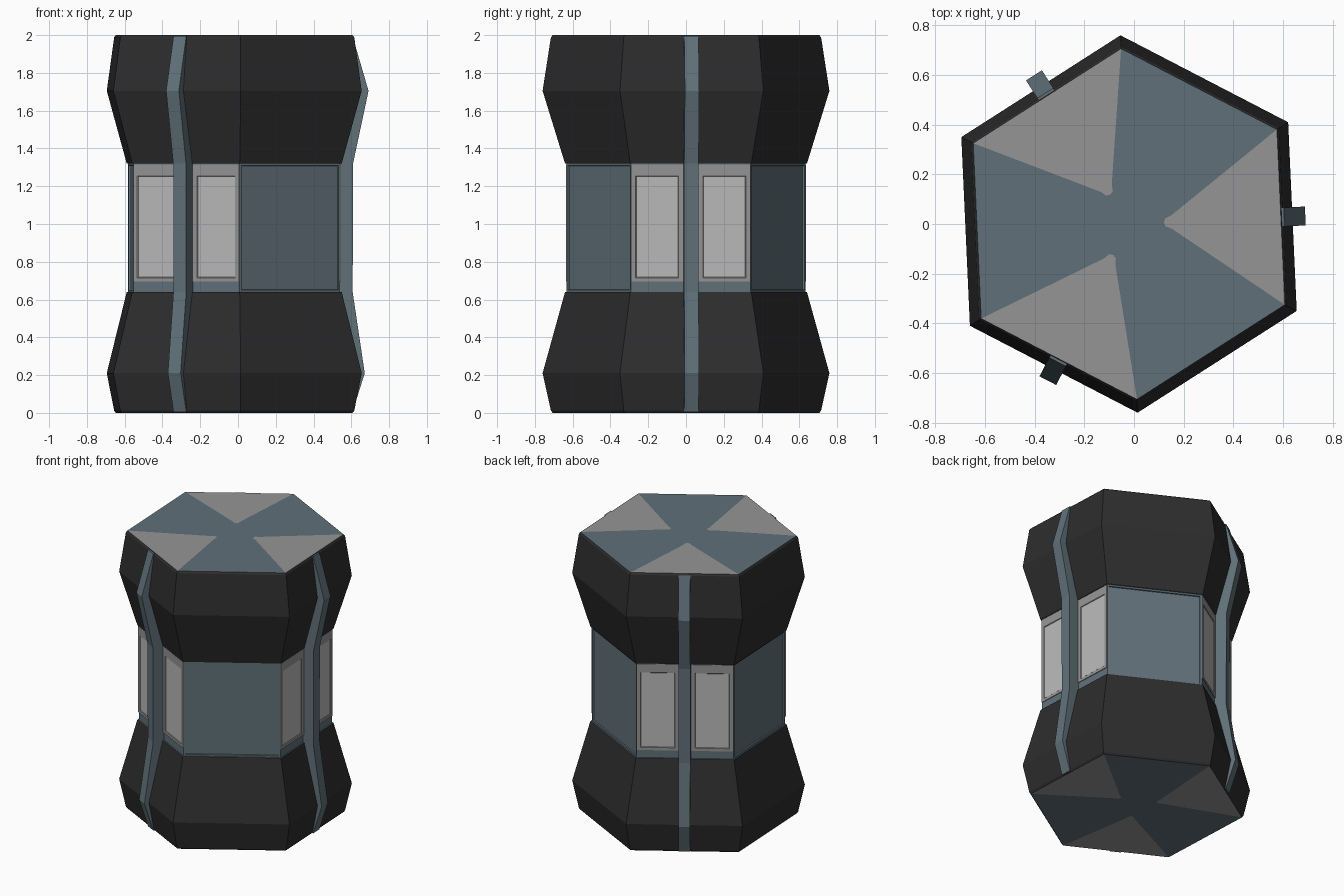
import bpy, bmesh, math
from mathutils import Vector

if "Cube" in bpy.data.objects:
    bpy.data.objects.remove(bpy.data.objects["Cube"])

CX, TURN = -0.02, math.radians(2.6)
RIB_SIDES = [TURN + math.radians(120 * k) for k in range(3)]
PLAIN_SIDES = [a + math.radians(60) for a in RIB_SIDES]
HALF = math.radians(30)


def mat(name, r, g, b):
    m = bpy.data.materials.new(name)
    m.diffuse_color = (r, g, b, 1)
    m.use_nodes = True
    m.node_tree.nodes["Principled BSDF"].inputs["Base Color"].default_value = m.diffuse_color
    return m


BLACK = mat("charcoal", 0.026, 0.026, 0.026)
BLUE = mat("slate_blue", 0.118, 0.163, 0.190)
GREY = mat("mid_grey", 0.30, 0.30, 0.30)
PALE = mat("pale_grey", 0.49, 0.49, 0.49)


def finish(name, bm, mats, normals=True):
    if normals:
        bmesh.ops.recalc_face_normals(bm, faces=bm.faces)
    me = bpy.data.meshes.new(name)
    bm.to_mesh(me)
    bm.free()
    for m in mats:
        me.materials.append(m)
    ob = bpy.data.objects.new(name, me)
    bpy.context.collection.objects.link(ob)
    return ob


def polar(r, a, z):
    return Vector((CX + r * math.cos(a), r * math.sin(a), z))


def on_side(out, across, z, a):
    """Point at distance out along direction a, shifted sideways."""
    return Vector((CX + out * math.cos(a) - across * math.sin(a),
                   out * math.sin(a) + across * math.cos(a), z))


# hexagonal body: dark end bands, slate waist
profile = [(0, .706), (.012, .716), (.21, .76), (.64, .641), (.64, .632),
           (1.32, .632), (1.32, .641), (1.705, .76), (1.988, .716), (2, .706)]
bm = bmesh.new()
rings = [[bm.verts.new(polar(r, TURN + HALF + k * 2 * HALF, z)) for k in range(6)]
         for z, r in profile]
waist = []
for i in range(len(rings) - 1):
    for k in range(6):
        n = (k + 1) % 6
        f = bm.faces.new((rings[i][k], rings[i][n], rings[i + 1][n], rings[i + 1][k]))
        f.material_index = 1 if 3 <= i <= 5 else 0
        if i == 4 and k % 2 == 0:
            waist.append(f)

# star-patterned end caps: grey wedges on ribbed sides
for ring, z in ((rings[0], 0), (rings[-1], 2)):
    mid = bm.verts.new((CX, 0, z))
    tips = [[bm.verts.new(on_side(o, s, z, a)) for o, s in
             ((.17, -.026), (.146, -.016), (.14, 0), (.146, .016), (.17, .026))]
            for a in RIB_SIDES]
    for j in range(3):
        t, u = tips[j], tips[(j + 1) % 3]
        c0, c1, c2 = ring[2 * j - 1], ring[2 * j], ring[2 * j + 1]
        wedge = bm.faces.new([c0, c1] + t[::-1])
        wedge.material_index = 2
        blue = bm.faces.new([c1, c2, u[0], u[1], u[2], mid, t[2], t[3], t[4]])
        blue.material_index = 1
bmesh.ops.recalc_face_normals(bm, faces=bm.faces)
# recessed plain waist panels
bmesh.ops.inset_individual(bm, faces=waist, thickness=0.016, depth=0)
bmesh.ops.inset_individual(bm, faces=waist, thickness=0.003, depth=-0.008)
finish("body", bm, [BLACK, BLUE, GREY])


# vertical ribs following the body outline
rib_path = [(.004, .625), (.21, .69), (.64, .626), (1.32, .628), (1.705, .71), (1.996, .625)]
for n, a in enumerate(RIB_SIDES):
    bm = bmesh.new()
    rows = [[bm.verts.new(on_side(o, s, z, a)) for o, s in
             ((.5, -.038), (r, -.038), (r, .038), (.5, .038))] for z, r in rib_path]
    for lo, hi in zip(rows, rows[1:]):
        for k in range(4):
            m = (k + 1) % 4
            bm.faces.new((lo[k], lo[m], hi[m], hi[k]))
    bm.faces.new(rows[0])
    bm.faces.new(rows[-1])
    finish(f"rib_{n}", bm, [BLUE])


# paired windows beside each rib: grey frame, pale inset pane
APO = .632 * math.cos(HALF)
for n, a in enumerate(RIB_SIDES):
    for side in (-1, 1):
        bm = bmesh.new()

        def rect(out, x0, x1, z0, z1):
            return [bm.verts.new(on_side(out, side * x, z, a))
                    for x, z in ((x0, z0), (x1, z0), (x1, z1), (x0, z1))]

        loops = [rect(APO - .002, .036, .314, .695, 1.316),
                 rect(APO + .005, .036, .314, .695, 1.316),
                 rect(APO + .005, .064, .292, .715, 1.255),
                 rect(APO + .001, .068, .288, .719, 1.251)]
        for p, q in zip(loops, loops[1:]):
            for k in range(4):
                m = (k + 1) % 4
                bm.faces.new((p[k], p[m], q[m], q[k]))
        bm.faces.new(loops[0])
        bm.faces.new(loops[-1]).material_index = 1
        finish(f"window_{n}_{'left' if side < 0 else 'right'}", bm, [GREY, PALE])
